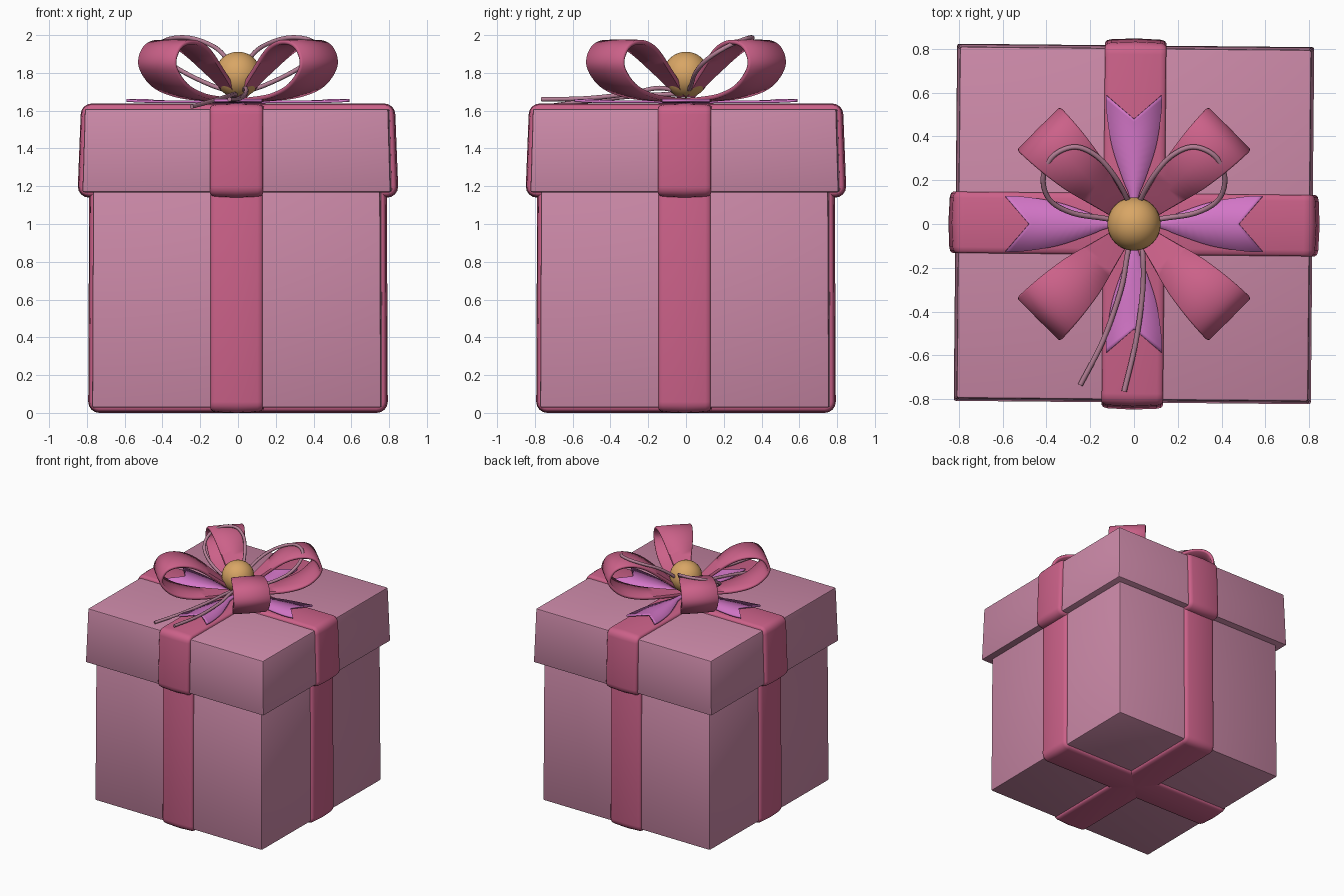
import bpy, bmesh
from math import radians, sin, cos, pi
from mathutils import Vector, Matrix

if "Cube" in bpy.data.objects:
    bpy.data.objects.remove(bpy.data.objects["Cube"])

TWIST = radians(-0.55)   # the box sits very slightly turned


def material(name, rgb):
    m = bpy.data.materials.new(name)
    m.diffuse_color = (*rgb, 1)
    m.use_nodes = True
    m.node_tree.nodes["Principled BSDF"].inputs["Base Color"].default_value = m.diffuse_color
    return m


PAPER = material("paper", (0.60, 0.25, 0.39))
RIBBON = material("ribbon", (0.60, 0.12, 0.25))
VIOLET = material("violet", (0.65, 0.18, 0.57))
GOLD = material("gold", (0.69, 0.38, 0.13))
CORD = material("cord", (0.45, 0.21, 0.30))


def add(name, bm, mat, angle=0.0, smooth=40):
    bmesh.ops.recalc_face_normals(bm, faces=bm.faces[:])
    me = bpy.data.meshes.new(name)
    bm.to_mesh(me)
    bm.free()
    me.materials.append(mat)
    ob = bpy.data.objects.new(name, me)
    ob.rotation_euler.z = angle
    bpy.context.collection.objects.link(ob)
    bpy.ops.object.select_all(action='DESELECT')
    ob.select_set(True)
    bpy.context.view_layer.objects.active = ob
    bpy.ops.object.shade_smooth_by_angle(angle=radians(smooth))
    return ob


def smooth_path(pts, n=6):
    """Catmull-Rom through points of any dimension."""
    p = [Vector(q) for q in pts]
    p = [2 * p[0] - p[1]] + p + [2 * p[-1] - p[-2]]
    out = []
    for i in range(1, len(p) - 2):
        a, b, c, d = p[i - 1:i + 3]
        for k in range(n):
            t = k / n
            out.append(0.5 * (2 * b + (c - a) * t + (2 * a - 5 * b + 4 * c - d) * t * t
                              + (3 * b - a - 3 * c + d) * t ** 3))
    return out + [p[-2]]


def strip(name, path, section, mat, angle, closed):
    """Sweep a section (across, outward) along a path of (radius, z, half width)."""
    bm = bmesh.new()
    rings, n = [], len(path)
    for i, (r, z, w) in enumerate(path):
        a = path[i - 1] if closed or i else path[0]
        b = path[(i + 1) % n] if closed or i < n - 1 else path[-1]
        tx, tz = b[0] - a[0], b[1] - a[1]
        l = (tx * tx + tz * tz) ** 0.5
        nx, nz = tz / l, -tx / l
        rings.append([bm.verts.new((r + nx * t, u * w, z + nz * t)) for u, t in section])
    m = len(section)
    for i in range(n if closed else n - 1):
        A, B = rings[i], rings[(i + 1) % n]
        for j in range(m):
            bm.faces.new((A[j], A[(j + 1) % m], B[(j + 1) % m], B[j]))
    if not closed:
        bm.faces.new(rings[0])
        bm.faces.new(rings[-1])
    return add(name, bm, mat, angle, 60)


def band_path(top, bottom, z0, z1, w, r=0.03):
    """Rounded, slightly tapered rectangle, counter-clockwise."""
    out = []
    for cx, cz, start in ((bottom - r, z0 + r, -90), (top - r, z1 - r, 0),
                          (-top + r, z1 - r, 90), (-bottom + r, z0 + r, 180)):
        for k in range(5):
            a = radians(start + 22.5 * k)
            out.append((cx + r * cos(a), cz + r * sin(a), w))
    return out


def box(name, top, bottom, z0, z1):
    bm = bmesh.new()
    bmesh.ops.create_cube(bm, size=2)
    for v in bm.verts:
        h = top if v.co.z > 0 else bottom
        v.co = (v.co.x * h, v.co.y * h, z1 if v.co.z > 0 else z0)
    bmesh.ops.bevel(bm, geom=bm.edges[:], offset=0.01, segments=2, profile=0.5, affect='EDGES')
    return add(name, bm, PAPER, TWIST, 30)


# Box and lid
box("box_body", 0.76, 0.765, 0.028, 1.20)
box("box_lid", 0.803, 0.816, 1.168, 1.61)

# Wrapping ribbons with a softly bulged section
BULGE = [(-1, -0.012), (-1, 0.008), (-0.94, 0.018), (-0.8, 0.023), (0, 0.028),
         (0.8, 0.023), (0.94, 0.018), (1, 0.008), (1, -0.012)]
for tag, turn in (("x", 0), ("y", pi / 2)):
    strip("body_ribbon_" + tag, band_path(0.76, 0.765, 0.028, 1.2, 0.138), BULGE, RIBBON, TWIST + turn, True)
    strip("lid_ribbon_" + tag, band_path(0.805, 0.82, 1.168, 1.61, 0.14), BULGE, RIBBON, TWIST + turn, True)

# Four bow loops on the diagonals
FLAT = [(-0.95, -0.012), (-1, -0.004), (-1, 0.004), (-0.95, 0.012),
        (0, 0.014), (0.95, 0.012), (1, 0.004), (1, -0.004), (0.95, -0.012), (0, -0.012)]
loop = smooth_path([(0.02, 1.655, 0.03), (0.15, 1.66, 0.06), (0.35, 1.68, 0.105), (0.51, 1.735, 0.13),
                    (0.603, 1.84, 0.138), (0.565, 1.935, 0.138), (0.46, 1.963, 0.13), (0.33, 1.925, 0.11),
                    (0.18, 1.81, 0.07), (0.03, 1.68, 0.03)])
for i in range(4):
    strip(f"bow_loop_{i + 1}", loop, FLAT, RIBBON, pi / 4 + i * pi / 2, False)

# Four swallow-tailed ribbon ends: rows of (edge x, middle x, half width, z)
rows = smooth_path([(0.0, 0.0, 0.012, 1.646), (0.12, 0.12, 0.02, 1.646), (0.2, 0.19, 0.05, 1.647),
                    (0.35, 0.3, 0.1, 1.647), (0.5, 0.42, 0.124, 1.649), (0.59, 0.48, 0.128, 1.654)], 4)
for i in range(4):
    bm = bmesh.new()
    prev = None
    for e, m, w, z in rows:
        cur = [bm.verts.new(c) for c in ((e, -w, z), (m, 0, z), (e, w, z))]
        if prev:
            for j in (0, 1):
                bm.faces.new((prev[j], cur[j], cur[j + 1], prev[j + 1]))
        prev = cur
    ob = add(f"ribbon_end_{i + 1}", bm, VIOLET, i * pi / 2)
    mod = ob.modifiers.new("thickness", 'SOLIDIFY')
    mod.thickness, mod.offset = 0.014, 0

# Gold ball in the middle of the bow
bm = bmesh.new()
bmesh.ops.create_uvsphere(bm, u_segments=32, v_segments=20, radius=0.122,
                          matrix=Matrix.Translation((0, 0, 1.79)))
add("bow_ball", bm, GOLD)


# Thin cord: two raised loops and two trailing ends
def cord(name, pts):
    cu = bpy.data.curves.new(name, 'CURVE')
    cu.dimensions = '3D'
    cu.bevel_depth, cu.bevel_resolution, cu.use_fill_caps = 0.012, 2, True
    path = smooth_path(pts)
    sp = cu.splines.new('POLY')
    sp.points.add(len(path) - 1)
    for p, q in zip(sp.points, path):
        p.co = (*q, 1)
    cu.materials.append(CORD)
    bpy.context.collection.objects.link(bpy.data.objects.new(name, cu))


for tag, s in (("left", -1), ("right", 1)):
    cord("cord_loop_" + tag, [(s * x, y, z) for x, y, z in (
        (0, 0, 1.69), (0.13, 0.025, 1.73), (0.28, 0.05, 1.80), (0.385, 0.11, 1.87), (0.415, 0.21, 1.935),
        (0.37, 0.31, 1.978), (0.27, 0.352, 1.987), (0.17, 0.31, 1.96), (0.09, 0.22, 1.91),
        (0.03, 0.11, 1.82), (0, 0, 1.69))])
cord("cord_end_left", [(0, 0, 1.69), (-0.03, -0.14, 1.685), (-0.06, -0.3, 1.675),
                       (-0.14, -0.53, 1.65), (-0.245, -0.735, 1.622)])
cord("cord_end_right", [(0.02, 0, 1.69), (0.04, -0.14, 1.72), (0.04, -0.3, 1.69),
                        (0.01, -0.53, 1.665), (-0.045, -0.765, 1.66)])
